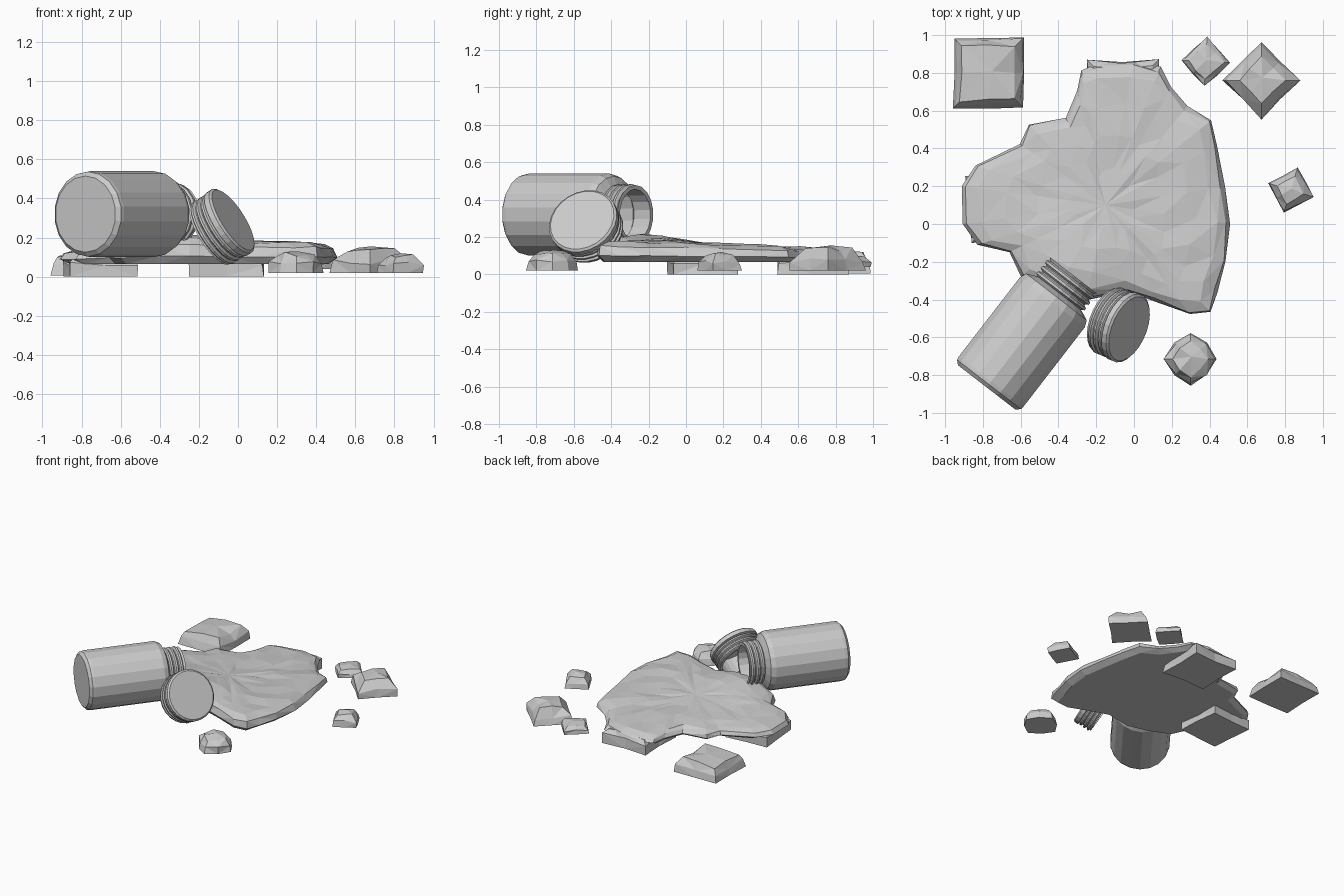
import bpy, bmesh, math, random
from mathutils import Vector, Matrix

random.seed(4)
cube = bpy.data.objects.get("Cube")
if cube:
    bpy.data.objects.remove(cube, do_unlink=True)

grey = bpy.data.materials.new("plain_grey")
grey.use_nodes = True
COLOUR = (0.6, 0.6, 0.6, 1)
grey.diffuse_color = COLOUR
grey.node_tree.nodes["Principled BSDF"].inputs["Base Color"].default_value = COLOUR


def loft(name, rings, matrix=Matrix(), apex=None):
    """Skin a stack of equal rings; close the ends with a face or an apex."""
    bm = bmesh.new()
    loops = [[bm.verts.new(p) for p in ring] for ring in rings]
    n = len(loops[0])
    for a, b in zip(loops, loops[1:]):
        for i in range(n):
            j = (i + 1) % n
            bm.faces.new((a[i], a[j], b[j], b[i]))
    bm.faces.new(loops[0][::-1])
    if apex:
        tip = bm.verts.new(apex)
        for i in range(n):
            bm.faces.new((loops[-1][i], loops[-1][(i + 1) % n], tip))
    else:
        bm.faces.new(loops[-1])
    bmesh.ops.recalc_face_normals(bm, faces=bm.faces)
    if apex:
        bmesh.ops.triangulate(bm, faces=[f for f in bm.faces if len(f.verts) == 4])
    mesh = bpy.data.meshes.new(name)
    bm.to_mesh(mesh)
    bm.free()
    mesh.materials.append(grey)
    obj = bpy.data.objects.new(name, mesh)
    obj.matrix_world = matrix
    bpy.context.collection.objects.link(obj)
    return obj


def turned(name, profile, base, axis, sides):
    """Revolve (radius, height) pairs about an axis in space."""
    turn = [2 * math.pi * (i + 0.5) / sides for i in range(sides)]
    rings = [[(r * math.cos(a), r * math.sin(a), h) for a in turn] for r, h in profile]
    matrix = Matrix.Translation(base) @ Vector(axis).to_track_quat('Z', 'Y').to_matrix().to_4x4()
    return loft(name, rings, matrix)


def threads(start, pitch, count, low, high):
    """Profile of raised screw rings."""
    points = []
    for i in range(count):
        h = start + i * pitch
        points += [(low, h), (high, h + pitch * 0.25),
                   (high, h + pitch * 0.6), (low, h + pitch * 0.85)]
    return points


def stone(name, x, y, half, angle, z0, z1, corner=1.0, crown=0.6, shoulder=0.45):
    """Faceted block: square base, sloped sides and a low peak."""
    height = z1 - z0
    levels = [(1, 0), (0.96, shoulder), (crown, 0.88)]
    rings = []
    for scale, level in levels:
        ring = []
        for i in range(8):
            a = i * math.pi / 4
            r = half * (math.sqrt(2) * corner if i % 2 else 1) * scale
            wobble = 0.07 if level else 0.03
            r *= 1 + random.uniform(-wobble, wobble)
            z = z0 + height * (level + (random.uniform(-0.12, 0.1) if level else 0))
            ring.append((r * math.cos(a), r * math.sin(a), z))
        rings.append(ring)
    place = Matrix.Translation((x, y, 0)) @ Matrix.Rotation(math.radians(angle), 4, 'Z')
    return loft(name, rings, place, (0.1 * half, 0.05 * half, z1))


# Jar lying on its side, open and hollow
jar = [(0.195, 0), (0.217, 0.02), (0.22, 0.04), (0.22, 0.57), (0.205, 0.605), (0.16, 0.625)]
jar += threads(0.63, 0.037, 3, 0.146, 0.163)
jar += [(0.158, 0.75), (0.135, 0.75), (0.132, 0.64), (0.19, 0.59), (0.19, 0.03)]
turned("jar", jar, (-0.78, -0.865, 0.32), (0.61, 0.79, 0), 18)

# Screw cap leaning beside the mouth
normal = Vector((0.8, -0.33, 0.51)).normalized()
depth = 0.145
cap = [(0.16, 0.125), (0.16, 0), (0.18, 0)]
cap += threads(0.008, 0.032, 3, 0.174, 0.188)
cap += [(0.192, 0.105), (0.192, 0.135), (0.18, depth)]
turned("cap", cap, Vector((-0.025, -0.555, 0.29)) - normal * depth, normal, 24)

# Spilled mass: an irregular outline shrunk towards its middle
outline = [(.51, 0), (.48, .2), (.44, .42), (.41, .55), (.28, .62), (.2, .73), (.14, .83),
           (0, .86), (-.2, .85), (-.28, .82), (-.30, .7), (-.36, .56), (-.56, .53),
           (-.60, .42), (-.84, .31), (-.91, .2), (-.91, 0), (-.83, -.11), (-.66, -.15),
           (-.60, -.28), (-.42, -.36), (-.25, -.40), (-.03, -.36), (.12, -.41),
           (.30, -.48), (.41, -.47), (.44, -.36), (.49, -.2)]
CX, CY = -0.15, 0.1


def surface(x, y):
    hump = 0.055 * math.exp(-((x + 0.3) ** 2 + (y + 0.22) ** 2) / 0.07)
    return 0.165 + 0.02 * x - 0.035 * y + hump


def spill_ring(scale, lift, rough):
    ring = []
    for x, y in outline:
        s = scale + random.uniform(-rough, rough)
        px, py = CX + (x - CX) * s, CY + (y - CY) * s
        z = 0.065 + (surface(px, py) - 0.065) * lift + random.uniform(-rough, rough) * 0.3
        ring.append((px, py, z))
    return ring


steps = [(0.93, 0, 0), (1, 0.3, 0.01), (0.97, 0.7, 0.012), (0.88, 0.92, 0.02),
         (0.7, 1, 0.025), (0.48, 1, 0.025), (0.24, 1, 0.02)]
loft("spill", [spill_ring(*s) for s in steps], apex=(CX, CY, surface(CX, CY)))

# Lumps that hold the spill off the ground
stone("back_lump", -0.06, 0.68, 0.18, 0, 0, 0.12, 1.05, 0.8, 0.6)
stone("right_lump", -0.70, 0.09, 0.175, 5, 0, 0.12, 1, 0.8, 0.6)

# Loose pieces scattered around
stone("square_piece", -0.77, 0.80, 0.185, 0, 0.005, 0.125, 1, 0.78)
stone("large_piece", 0.675, 0.76, 0.143, 45, 0.02, 0.155, 1, 0.6, 0.4)
stone("thin_piece", 0.38, 0.86, 0.095, 42, 0.04, 0.105, 0.97, 0.72)
stone("side_piece", 0.83, 0.18, 0.088, 28, 0.02, 0.12, 1, 0.6)
stone("front_piece", 0.30, -0.715, 0.12, 45, 0.02, 0.13, 0.83, 0.65)
